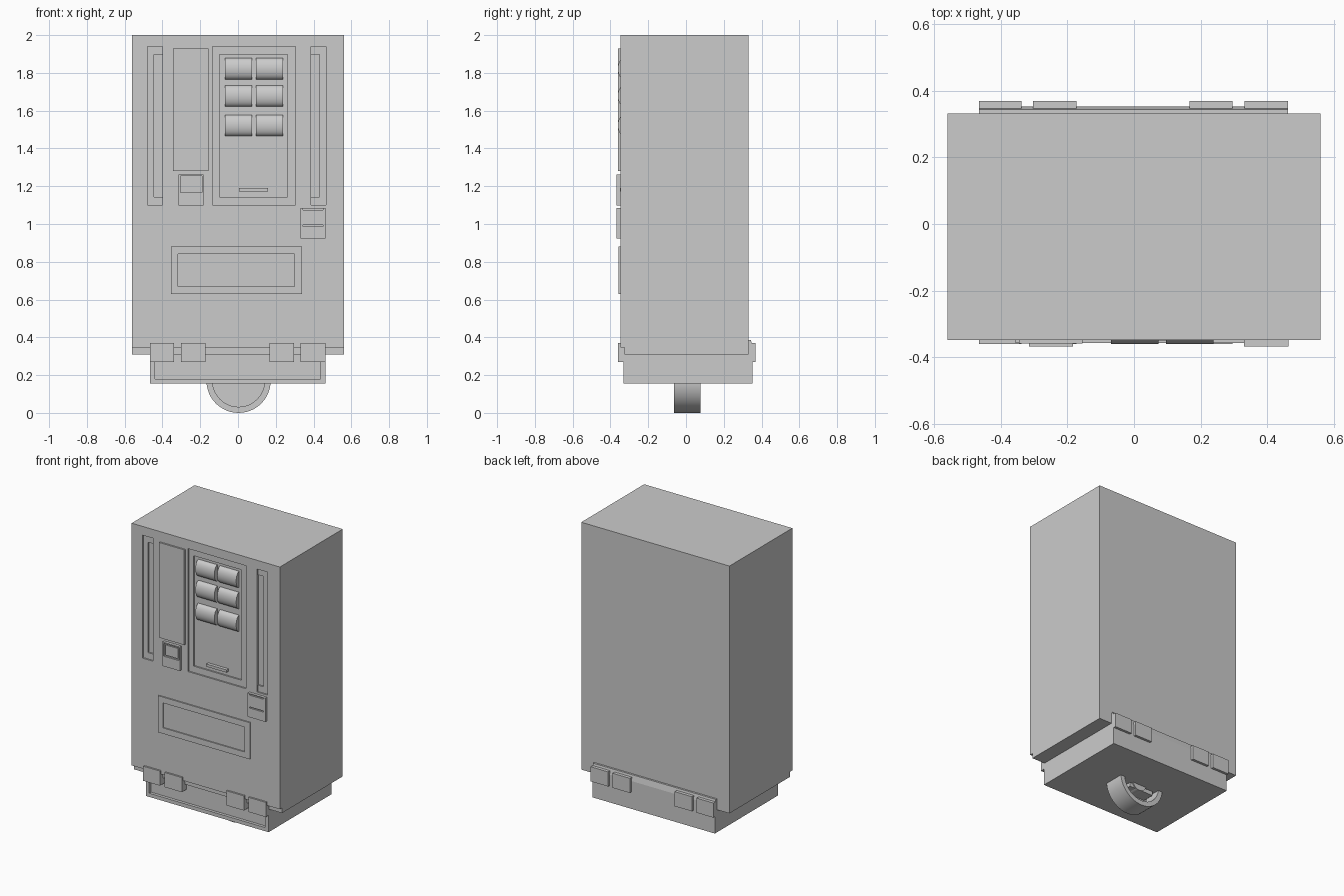
import bpy, bmesh, math
from mathutils import Matrix

cube = bpy.data.objects.get("Cube")
if cube:
    bpy.data.objects.remove(cube, do_unlink=True)

grey = bpy.data.materials.new("plain_grey")
grey.use_nodes = True
grey.diffuse_color = (0.6, 0.6, 0.6, 1)
grey.node_tree.nodes["Principled BSDF"].inputs["Base Color"].default_value = (0.6, 0.6, 0.6, 1)


def finish(name, bm):
    bmesh.ops.recalc_face_normals(bm, faces=bm.faces[:])
    mesh = bpy.data.meshes.new(name)
    bm.to_mesh(mesh)
    bm.free()
    mesh.materials.append(grey)
    obj = bpy.data.objects.new(name, mesh)
    bpy.context.collection.objects.link(obj)
    return obj


def box(name, x, y, z):
    """Box from three (low, high) ranges."""
    bm = bmesh.new()
    size = [b - a for a, b in (x, y, z)]
    mid = [(a + b) / 2 for a, b in (x, y, z)]
    bmesh.ops.create_cube(bm, size=1, matrix=Matrix.Translation(mid) @ Matrix.Diagonal((*size, 1)))
    return finish(name, bm)


def cylinder(name, radius, length, centre, axis, sides=32, squash=1):
    """Cylinder along x or y; squash flattens it in depth."""
    turn = Matrix.Rotation(math.pi / 2, 4, "Y" if axis == "x" else "X")
    bm = bmesh.new()
    bmesh.ops.create_cone(bm, cap_ends=True, segments=sides, radius1=radius, radius2=radius,
                          depth=length,
                          matrix=Matrix.Translation(centre) @ Matrix.Diagonal((1, squash, 1, 1)) @ turn)
    return finish(name, bm)


def activate(obj):
    bpy.ops.object.select_all(action="DESELECT")
    obj.select_set(True)
    bpy.context.view_layer.objects.active = obj


def cut(obj, cutter):
    mod = obj.modifiers.new("cut", "BOOLEAN")
    mod.operation = "DIFFERENCE"
    mod.solver = "EXACT"
    mod.object = cutter
    activate(obj)
    bpy.ops.object.modifier_apply(modifier=mod.name)
    bpy.data.objects.remove(cutter, do_unlink=True)


def smooth(obj):
    activate(obj)
    bpy.ops.object.shade_smooth_by_angle(angle=math.radians(35))


FRONT = -0.348

# Cabinet with a stepped lower front edge
cabinet = box("cabinet", (-0.56, 0.56), (FRONT, 0.331), (0.31, 2.0))
cut(cabinet, box("step_cutter", (-0.6, 0.6), (-0.4, -0.325), (0.2, 0.345)))

# Side slots and display window, each sunk in two levels
recesses = [
    ((-0.479, -0.40), (-0.444, -0.40)),
    ((0.386, 0.466), (0.386, 0.431)),
    ((-0.135, 0.304), (-0.098, 0.262)),
]
for outer, inner in recesses:
    cut(cabinet, box("outer_cutter", outer, (-0.4, FRONT + 0.01), (1.10, 1.94)))
    cut(cabinet, box("inner_cutter", inner, (-0.4, FRONT + 0.02), (1.143, 1.897)))

# Display cans lying on their sides
for row, z in enumerate((1.822, 1.678, 1.522)):
    for col, x in enumerate((0.002, 0.167)):
        smooth(cylinder(f"display_can_{row}_{col}", 0.056, 0.143, (x, -0.328, z), "x", squash=0.58))

# Narrow ledge under the cans
box("window_ledge", (0.005, 0.159), (FRONT - 0.002, -0.32), (1.172, 1.19))

# Tall sign panel
box("sign_panel", (-0.345, -0.155), (FRONT - 0.011, -0.34), (1.28, 1.93))

# Coin unit with a shallow window
coin_unit = box("coin_unit", (-0.315, -0.183), (-0.367, -0.34), (1.098, 1.262))
cut(coin_unit, box("coin_cutter", (-0.305, -0.19), (-0.4, -0.355), (1.167, 1.254)))
box("coin_button", (-0.295, -0.2), (-0.362, -0.35), (1.175, 1.245))

# Change unit with a grooved cover
change_unit = box("change_unit", (0.33, 0.463), (-0.367, -0.34), (0.923, 1.085))
for z in (0.99, 1.078):
    cut(change_unit, box("groove_cutter", (0.344, 0.45), (-0.4, -0.358), (z - 0.004, z + 0.004)))

# Delivery door: raised frame around a sunken flap
door = box("delivery_door", (-0.355, 0.34), (FRONT - 0.009, -0.34), (0.63, 0.88))
cut(door, box("door_cutter", (-0.317, 0.3), (-0.4, FRONT - 0.001), (0.67, 0.84)))

# Base with a recessed front and a low rear lip
base = box("base", (-0.465, 0.462), (-0.33, 0.352), (0.155, 0.345))
cut(base, box("base_cutter", (-0.44, 0.437), (-0.4, -0.31), (0.18, 0.33)))
lip = box("rear_lip", (-0.465, 0.462), (0.32, 0.352), (0.345, 0.385))
for v in lip.data.vertices:
    if v.co.z > 0.38 and v.co.y > 0.34:
        v.co.y -= 0.008

# Bracket pads, front and back
for i, (a, b) in enumerate(((-0.465, -0.338), (-0.303, -0.173), (0.166, 0.296), (0.331, 0.462))):
    box(f"front_bracket_{i}", (a, b), (-0.36, -0.3), (0.27, 0.37))
    box(f"back_bracket_{i}", (a, b), (0.33, 0.369), (0.27, 0.37))

# Wheel under the base, hollow towards the back
hub_x, hub_y, hub_z = 0.003, 0.007, 0.17
wheel = cylinder("wheel", 0.17, 0.14, (hub_x, hub_y, hub_z), "y", 48)
cut(wheel, cylinder("front_cutter", 0.138, 0.02, (hub_x, hub_y - 0.07, hub_z), "y", 48))
cut(wheel, cylinder("back_cutter", 0.138, 0.2, (hub_x, hub_y + 0.06, hub_z), "y", 48))
smooth(wheel)
smooth(cylinder("wheel_hub", 0.055, 0.1, (hub_x, hub_y, hub_z), "y"))
box("wheel_crossbar", (-0.11, 0.075), (-0.06, 0.05), (0.122, 0.15))
